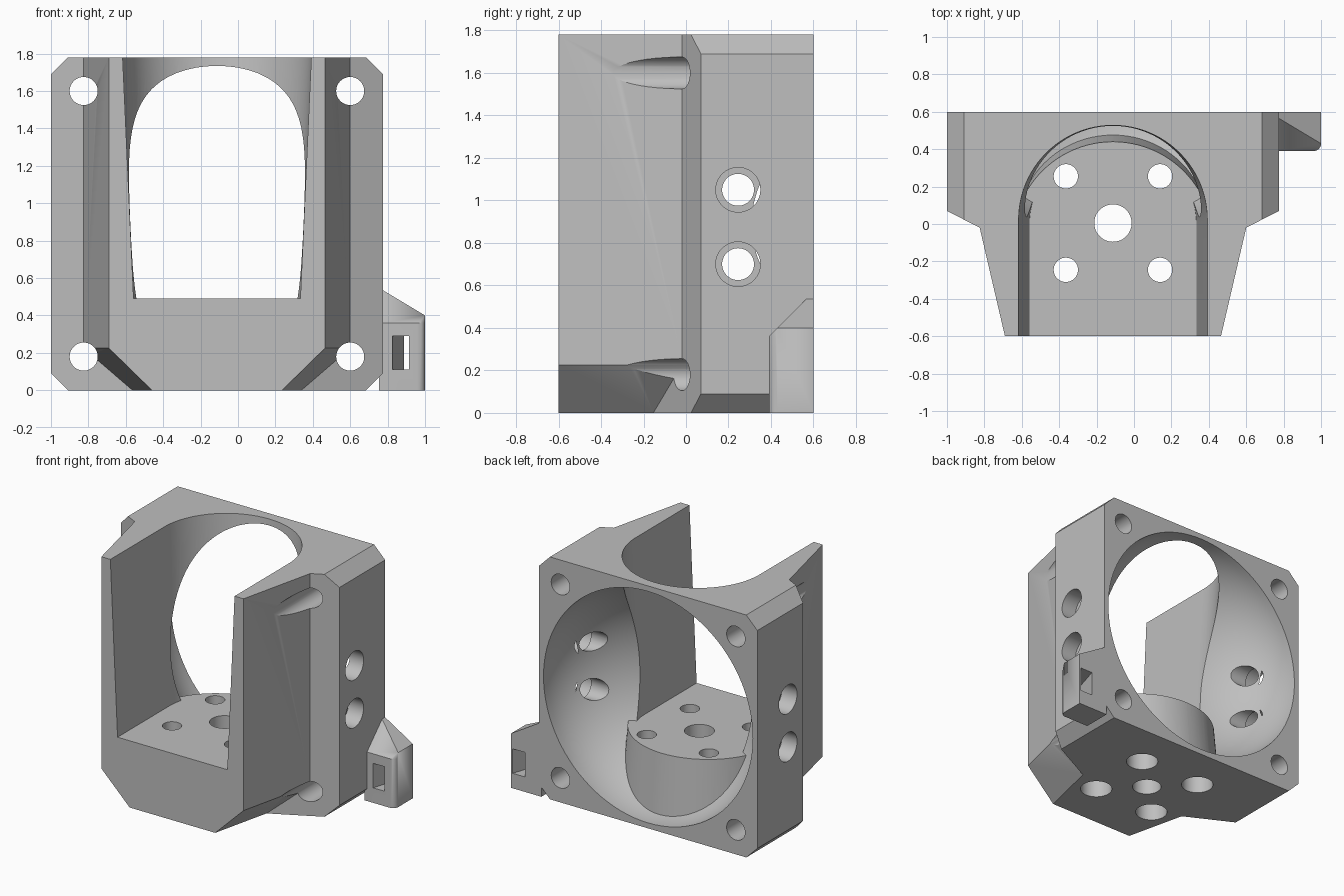
import bpy, bmesh, math
from mathutils import Matrix, Vector

cube = bpy.data.objects.get("Cube")
if cube:
    bpy.data.objects.remove(cube, do_unlink=True)

CX = -0.1125          # centre line of the housing
TOP = 1.78            # overall height
MID = 0.89            # height of the round opening

grey = bpy.data.materials.new("light_grey")
grey.use_nodes = True
grey.diffuse_color = (0.52, 0.52, 0.52, 1)
grey.node_tree.nodes["Principled BSDF"].inputs["Base Color"].default_value = (0.52, 0.52, 0.52, 1)


def finish(name, bm):
    bmesh.ops.recalc_face_normals(bm, faces=bm.faces)
    mesh = bpy.data.meshes.new(name)
    bm.to_mesh(mesh)
    bm.free()
    mesh.materials.append(grey)
    obj = bpy.data.objects.new(name, mesh)
    bpy.context.collection.objects.link(obj)
    return obj


def hull(name, points):
    bm = bmesh.new()
    for p in points:
        bm.verts.new(p)
    bmesh.ops.convex_hull(bm, input=bm.verts)
    bmesh.ops.dissolve_limit(bm, angle_limit=0.001, verts=bm.verts, edges=bm.edges)
    return finish(name, bm)


def rod(name, start, end, r1, r2=None, sides=48):
    a, b = Vector(start), Vector(end)
    turn = (b - a).to_track_quat('Z', 'Y').to_matrix().to_4x4()
    bm = bmesh.new()
    bmesh.ops.create_cone(bm, cap_ends=True, segments=sides, radius1=r1,
                          radius2=r1 if r2 is None else r2, depth=(b - a).length,
                          matrix=Matrix.Translation((a + b) / 2) @ turn)
    return finish(name, bm)


def combine(target, other, operation):
    mod = target.modifiers.new(operation.lower(), 'BOOLEAN')
    mod.operation = operation
    mod.solver = 'EXACT'
    mod.object = other
    bpy.ops.object.select_all(action='DESELECT')
    bpy.context.view_layer.objects.active = target
    target.select_set(True)
    bpy.ops.object.modifier_apply(modifier=mod.name)
    bpy.data.objects.remove(other, do_unlink=True)


def cut(target, other):
    combine(target, other, 'DIFFERENCE')


# Rear flange: chamfered block trimmed by its plan outline
W, C = 0.8875, 0.09
body = hull("housing", [(CX + s * x, y, z) for s in (-1, 1) for y in (-0.5, 0.6)
                        for x, z in ((W, C), (W - C, 0), (W, TOP - C), (W - C, TOP))])
plan = hull("flange_plan", [(CX + s * x, y, z) for s in (-1, 1) for z in (-0.2, 2)
                            for x, y in ((W, 0.7), (W, 0.07), (0.4, -0.18))])
combine(body, plan, 'INTERSECT')

# Tapered front shell with chamfered lower edges
front = hull("front_shell", [(CX + s * (w - inset), y, z) for s in (-1, 1)
                             for y, w in ((-0.6, 0.5775), (0.1, 0.7405))
                             for inset, z in ((0, TOP), (0, 0.225), (0.23, 0))])
combine(body, front, 'UNION')

# Side tab with sloped top, rounded outer corner and slanted slot
section = [(0.39, 0), (0.39, 0.36), (0.565, 0.535), (0.6, 0.535), (0.6, 0)]
tab_points = [(x, y, z) for x in (0.755, 0.775) for y, z in section]
tab_points += [(1, 0.43, 0.4), (1, 0.6, 0.4), (1, 0.6, 0)]
for i in range(7):
    a = math.radians(15 * i)
    x, y = 0.96 + 0.04 * math.sin(a), 0.43 - 0.04 * math.cos(a)
    tab_points += [(x, y, 0), (x, y, 0.36)]
tab = hull("side_tab", tab_points)
cut(tab, hull("tab_slot", [(x, y, z) for z in (0.11, 0.29)
                           for x, y in ((0.822, 0.38), (0.912, 0.38), (0.89, 0.61), (0.992, 0.61))]))
combine(body, tab, 'UNION')

# Rounded bowl open at the back, leaving a curved step under the floor
bm = bmesh.new()
bmesh.ops.create_uvsphere(bm, u_segments=96, v_segments=48, radius=1,
                          matrix=Matrix.Translation((CX, 0.6, MID))
                          @ Matrix.Diagonal((0.85, 0.67, 0.85, 1))
                          @ Matrix.Rotation(math.pi / 2, 4, 'X'))
bowl = finish("bowl", bm)
cut(bowl, rod("floor_step", (CX, -0.095, -0.3), (CX, -0.095, 0.49), 0.6, 0.535, 96))
cut(body, bowl)

# Tapered U-shaped duct open at the front and top
duct = []
for z, r, yc in ((0.49, 0.446, 0.0), (1.88, 0.509, 0.025)):
    duct += [(CX - r, -0.8, z), (CX + r, -0.8, z)]
    for i in range(49):
        a = math.pi * i / 48
        duct.append((CX + r * math.cos(a), yc + r * math.sin(a), z))
cut(body, hull("duct", duct))

# Corner mounting holes
for s in (-1, 1):
    for z in (0.18, 1.6):
        x = CX + s * 0.7125
        cut(body, rod("corner_hole", (x, -0.8, z), (x, 0.8, z), 0.075))

# Floor holes, the outer four recessed from below
cut(body, rod("centre_hole", (CX, 0.005, -0.2), (CX, 0.005, 0.7), 0.1))
for sx in (-1, 1):
    for sy in (-1, 1):
        x, y = CX + sx * 0.252, 0.005 + sy * 0.25
        cut(body, rod("floor_hole", (x, y, -0.2), (x, y, 0.7), 0.065))
        cut(body, rod("floor_recess", (x, y, -0.2), (x, y, 0.3), 0.11))

# Cross holes with shallow recesses on both sides
for z in (0.7, 1.05):
    for s in (-1, 1):
        cut(body, rod("cross_hole", (CX + s * 0.3, 0.245, z), (CX + s * 1.05, 0.245, z), 0.075))
        cut(body, rod("cross_recess", (CX + s * 0.765, 0.245, z), (CX + s * 1.05, 0.245, z), 0.105))

bpy.ops.object.select_all(action='DESELECT')
body.select_set(True)
bpy.context.view_layer.objects.active = body
bpy.ops.object.shade_smooth_by_angle(angle=math.radians(25))
